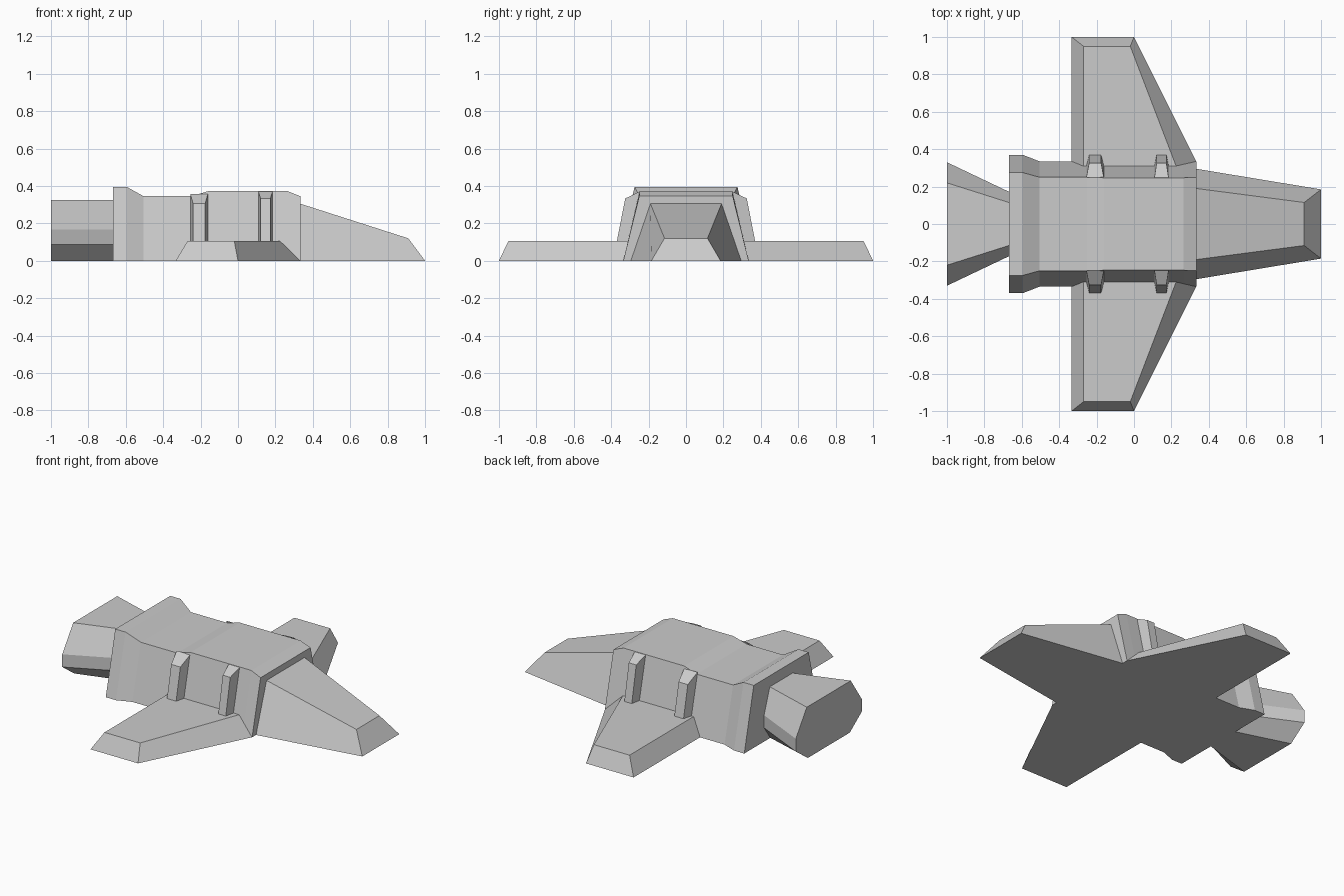
import bpy
import bmesh

cube = bpy.data.objects.get("Cube")
if cube:
    bpy.data.objects.remove(cube, do_unlink=True)

GREY = (0.6, 0.6, 0.6, 1)
hull_grey = bpy.data.materials.new("hull_grey")
hull_grey.use_nodes = True
hull_grey.diffuse_color = GREY
hull_grey.node_tree.nodes["Principled BSDF"].inputs["Base Color"].default_value = GREY


def loft(name, rings):
    """Skin matching rings of points and close both ends."""
    bm = bmesh.new()
    loops = [[bm.verts.new(p) for p in ring] for ring in rings]
    n = len(loops[0])
    for a, b in zip(loops, loops[1:]):
        for i in range(n):
            j = (i + 1) % n
            bm.faces.new((a[i], a[j], b[j], b[i]))
    bm.faces.new(loops[0])
    bm.faces.new(loops[-1])
    bmesh.ops.recalc_face_normals(bm, faces=bm.faces)
    mesh = bpy.data.meshes.new(name)
    bm.to_mesh(mesh)
    bm.free()
    mesh.materials.append(hull_grey)
    obj = bpy.data.objects.new(name, mesh)
    bpy.context.collection.objects.link(obj)
    return obj


def trapezoid(x, base, top, height, x_top=None):
    """Cross-section standing on the ground, optionally leaning along x."""
    xt = x if x_top is None else x_top
    return [(x, -base, 0), (x, base, 0), (xt, top, height), (xt, -top, height)]


# Main fuselage, with raised rear collar and stepped roof
loft("fuselage", [trapezoid(*s) for s in (
    (-0.667, 0.37, 0.275, 0.395),
    (-0.595, 0.37, 0.275, 0.395),
    (-0.505, 0.335, 0.25, 0.345),
    (-0.25, 0.335, 0.25, 0.345),
    (-0.16, 0.335, 0.247, 0.372),
    (0.265, 0.335, 0.247, 0.372),
    (0.333, 0.335, 0.25, 0.345),
)])

# Tapered nose with sloping tip
loft("nose", [
    trapezoid(0.333, 0.295, 0.19, 0.305),
    trapezoid(1.0, 0.185, 0.115, 0.12, x_top=0.91),
])

# Flared eight-sided engine nozzle
NOZZLE = [(0.22, 0.325), (0.33, 0.167), (0.33, 0.087), (0.21, 0)]
outline = NOZZLE + [(-y, z) for y, z in reversed(NOZZLE)]
loft("engine_nozzle", [[(x, y * k, z) for y, z in outline]
                       for x, k in ((-1.0, 1.0), (-0.667, 0.52))])

for side, s in (("left", 1), ("right", -1)):
    # Swept wing with bevelled rim
    base = [(-0.333, 0), (-0.333, 1), (0, 1), (0.333, 0.333), (0.333, 0)]
    top = [(-0.27, 0), (-0.27, 0.95), (-0.02, 0.95), (0.225, 0.31), (0.225, 0)]
    loft(side + "_wing", [[(x, y * s, z) for x, y in ring]
                          for ring, z in ((base, 0), (top, 0.105))])

    # Hull ribs: wide against the hull, narrow outside
    for name, x, wide, narrow, roof, shoulder in (
            ("rear_rib", -0.208, 0.047, 0.032, 0.358, 0.305),
            ("front_rib", 0.147, 0.038, 0.026, 0.37, 0.333)):
        inner = [(x - wide, s * 0.335, 0), (x + wide, s * 0.335, 0),
                 (x + wide, s * 0.248, roof), (x - wide, s * 0.248, roof)]
        outer = [(x - narrow, s * 0.39, 0), (x + narrow, s * 0.39, 0),
                 (x + narrow, s * 0.325, shoulder), (x - narrow, s * 0.325, shoulder)]
        loft(side + "_" + name, [inner, outer])
